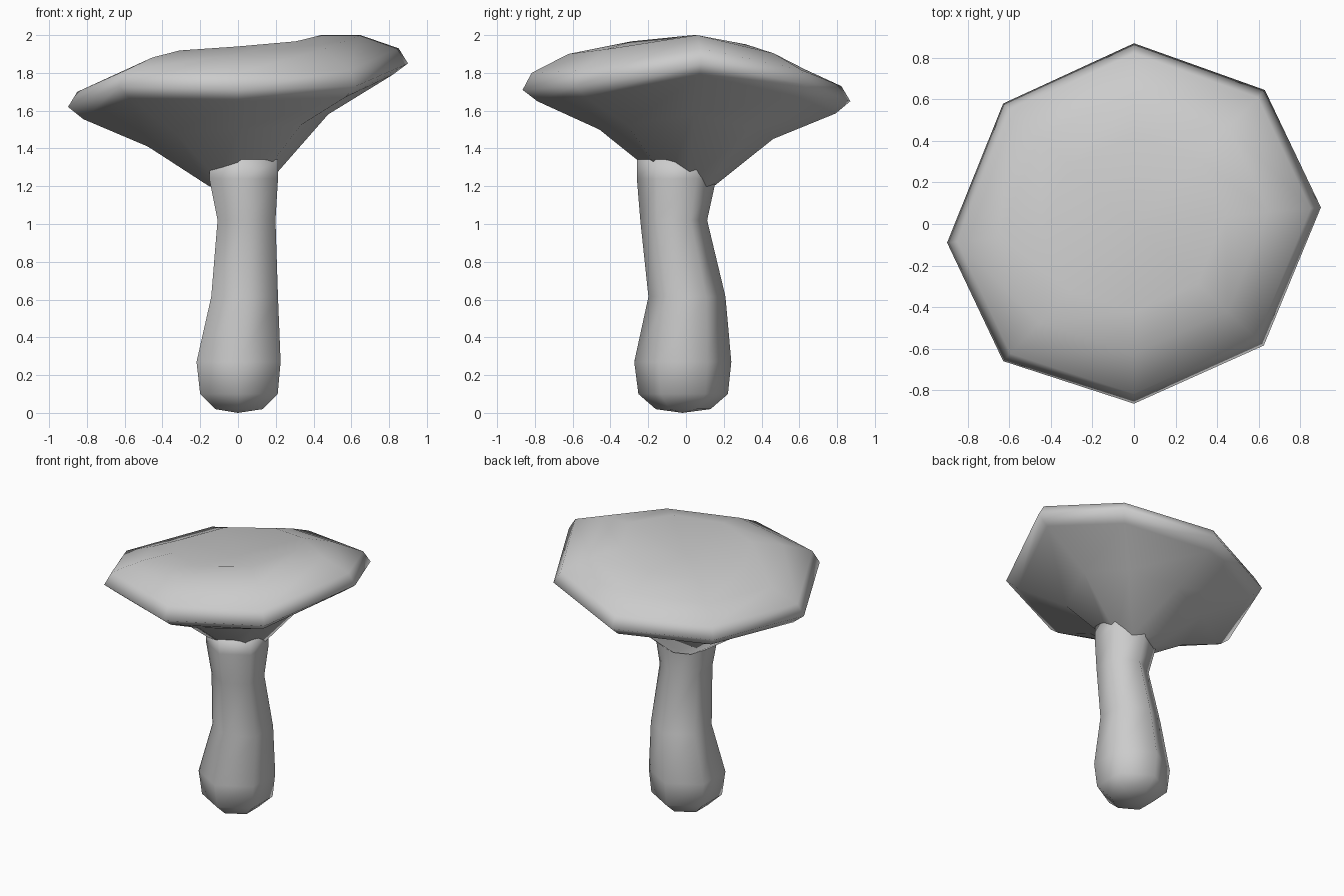
import bpy, bmesh, math

if "Cube" in bpy.data.objects:
    bpy.data.objects.remove(bpy.data.objects["Cube"])


def skin(name, rings, start, end):
    """Bridge stacked rings of points and close both ends with a fan."""
    bm = bmesh.new()
    loops = [[bm.verts.new(p) for p in ring] for ring in rings]
    n = len(loops[0])
    for a, b in zip(loops, loops[1:]):
        for i in range(n):
            j = (i + 1) % n
            bm.faces.new((a[i], a[j], b[j], b[i]))
    for loop, tip in ((loops[0], start), (loops[-1], end)):
        v = bm.verts.new(tip)
        for i in range(n):
            bm.faces.new((loop[i], loop[(i + 1) % n], v))
    bmesh.ops.recalc_face_normals(bm, faces=bm.faces)
    mesh = bpy.data.meshes.new(name)
    bm.to_mesh(mesh)
    bm.free()
    for p in mesh.polygons:
        p.use_smooth = True
    obj = bpy.data.objects.new(name, mesh)
    bpy.context.collection.objects.link(obj)
    return obj


# Stem: hexagonal sections given as centre x, centre y, radius, z
stem_sections = [
    (.005, -.015, .145, .02), (.005, -.015, .237, .10),
    (.003, -.017, .257, .27), (.035, .005, .204, .615),
    (.045, -.065, .177, 1.02), (.03, -.05, .21, 1.24),
    (.03, -.05, .21, 1.34),
]
stem_rings = [[(cx + r * math.sin(k * math.pi / 3), cy - r * math.cos(k * math.pi / 3), z)
               for k in range(6)] for cx, cy, r, z in stem_sections]
skin("stem", stem_rings, (0, -.02, 0), (.03, -.05, 1.36))

# Cap: slightly skewed octagonal rim, shrunk for each ring
rim = [(.9, .08), (.63, .645), (0, .87), (-.63, .58),
       (-.9, -.09), (-.63, -.66), (0, -.865), (.625, -.585)]
# Uneven height of the four diagonal corners
wobble = [0, -.03, 0, .02, 0, .08, 0, -.08]
# Ring size relative to the rim, heights at +x, +y, -x, -y, wobble amount
cap_sections = [
    (.17, 1.21, 1.20, 1.20, 1.25, .1), (.53, 1.58, 1.45, 1.41, 1.50, .5),
    (.91, 1.79, 1.585, 1.555, 1.65, 1), (1.0, 1.85, 1.65, 1.62, 1.71, 1),
    (.945, 1.93, 1.73, 1.70, 1.80, 1), (.72, 2.0, 1.82, 1.78, 1.90, .7),
    (.49, 2.0, 1.90, 1.875, 1.94, .25),
]
cap_rings = []
for s, e, n, w, f, amount in cap_sections:
    mean, twist = (e + n + w + f) / 4, (e + w - n - f) / 4
    ring = []
    for k, (x, y) in enumerate(rim):
        a = k * math.pi / 4
        z = (mean + (e - w) / 2 * math.cos(a) + (n - f) / 2 * math.sin(a)
             + twist * math.cos(2 * a) + amount * wobble[k])
        ring.append((x * s, y * s, z))
    cap_rings.append(ring)
skin("cap", cap_rings, (.02, -.03, 1.2), (0, 0, 1.86))
